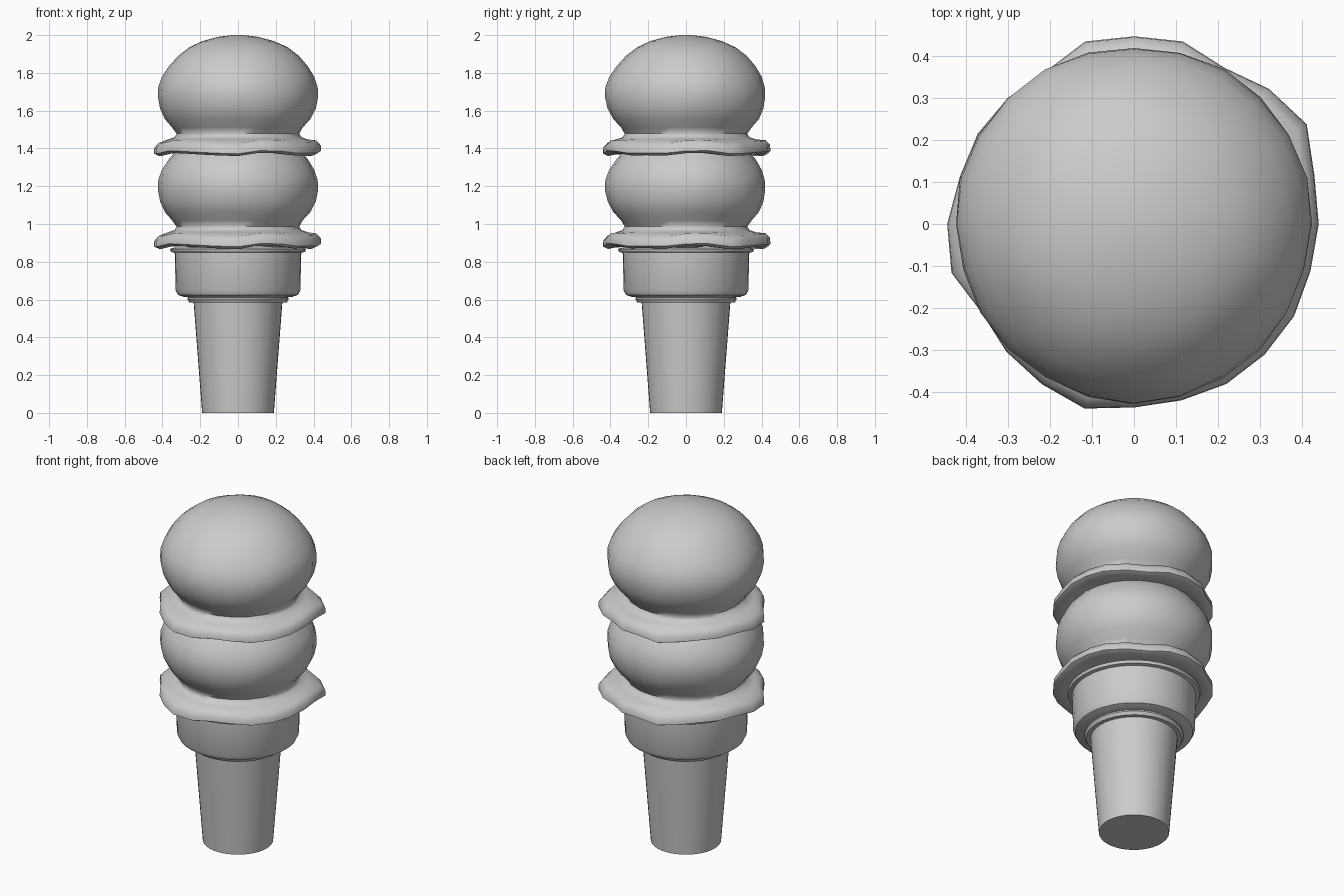
import bpy, bmesh, math

if "Cube" in bpy.data.objects:
    bpy.data.objects.remove(bpy.data.objects["Cube"])

cream = bpy.data.materials.new("light_grey")
cream.diffuse_color = (0.6, 0.6, 0.6, 1)
cream.use_nodes = True
cream.node_tree.nodes["Principled BSDF"].inputs["Base Color"].default_value = cream.diffuse_color


def lathe(name, profile, n, shape, angle):
    """Revolve (r, z) points; shape(r, z, row, col) may adjust each point."""
    bm = bmesh.new()
    rings = []
    for j, (r, z) in enumerate(profile):
        ring = []
        for i in range(n):
            a = 2 * math.pi * i / n
            rr, zz = shape(r, z, j, i)
            ring.append(bm.verts.new((rr * math.cos(a), rr * math.sin(a), zz)))
        rings.append(ring)
    for lo, hi in zip(rings, rings[1:]):
        for i in range(n):
            k = (i + 1) % n
            bm.faces.new((lo[i], lo[k], hi[k], hi[i]))
    bm.faces.new(rings[0][::-1])
    bm.faces.new(rings[-1])
    for f in bm.faces:
        f.smooth = True
    bmesh.ops.recalc_face_normals(bm, faces=bm.faces[:])
    me = bpy.data.meshes.new(name)
    bm.to_mesh(me)
    bm.free()
    me.set_sharp_from_angle(angle=math.radians(angle))
    me.materials.append(cream)
    ob = bpy.data.objects.new(name, me)
    bpy.context.collection.objects.link(ob)
    return ob


# Wafer cone: tapered stem, thin collar, cup and rim
lathe("wafer_cone", [
    (0.19, 0), (0.235, 0.585), (0.258, 0.585), (0.268, 0.602), (0.265, 0.612),
    (0.29, 0.615), (0.318, 0.625), (0.33, 0.65), (0.335, 0.848),
    (0.355, 0.852), (0.36, 0.868), (0.34, 0.875), (0.30, 0.875)],
    40, lambda r, z, j, i: (r, z), 40)

# Irregular skirt radius, one value every 15 degrees
SKIRT = [.44, .445, .475, .455, .43, .45, .447, .45, .42, .425, .43, .43,
         .445, .45, .42, .43, .44, .455, .437, .435, .44, .44, .44, .435]

# Scoop profile, heights measured from the skirt's underside
SCOOP = [(0.30, 0.025), (0.36, 0.015), (0.415, 0.008), (0.44, 0.02), (0.438, 0.05),
         (0.415, 0.075), (0.37, 0.088), (0.335, 0.1), (0.325, 0.118), (0.345, 0.15),
         (0.385, 0.195), (0.412, 0.25), (0.424, 0.31), (0.422, 0.365),
         (0.403, 0.42), (0.368, 0.475), (0.32, 0.53), (0.26, 0.576),
         (0.19, 0.608), (0.11, 0.63), (0.03, 0.64)]


def scoop(name, base):
    def shape(r, z, j, i):
        a = 2 * math.pi * i / 24
        if 2 <= j <= 5:                       # ragged skirt
            r *= SKIRT[i] / 0.44
            z += 0.008 * math.sin(5 * a + 1) + 0.004 * math.sin(9 * a)
        elif 9 <= j <= 18:                    # slightly lumpy ball
            r *= 1 + 0.008 * math.sin(3 * a + j * 0.5) + 0.005 * math.sin(7 * a - j)
        return r, base + z
    lathe(name, SCOOP, 24, shape, 60)


scoop("lower_scoop", 0.868)
scoop("upper_scoop", 1.36)
